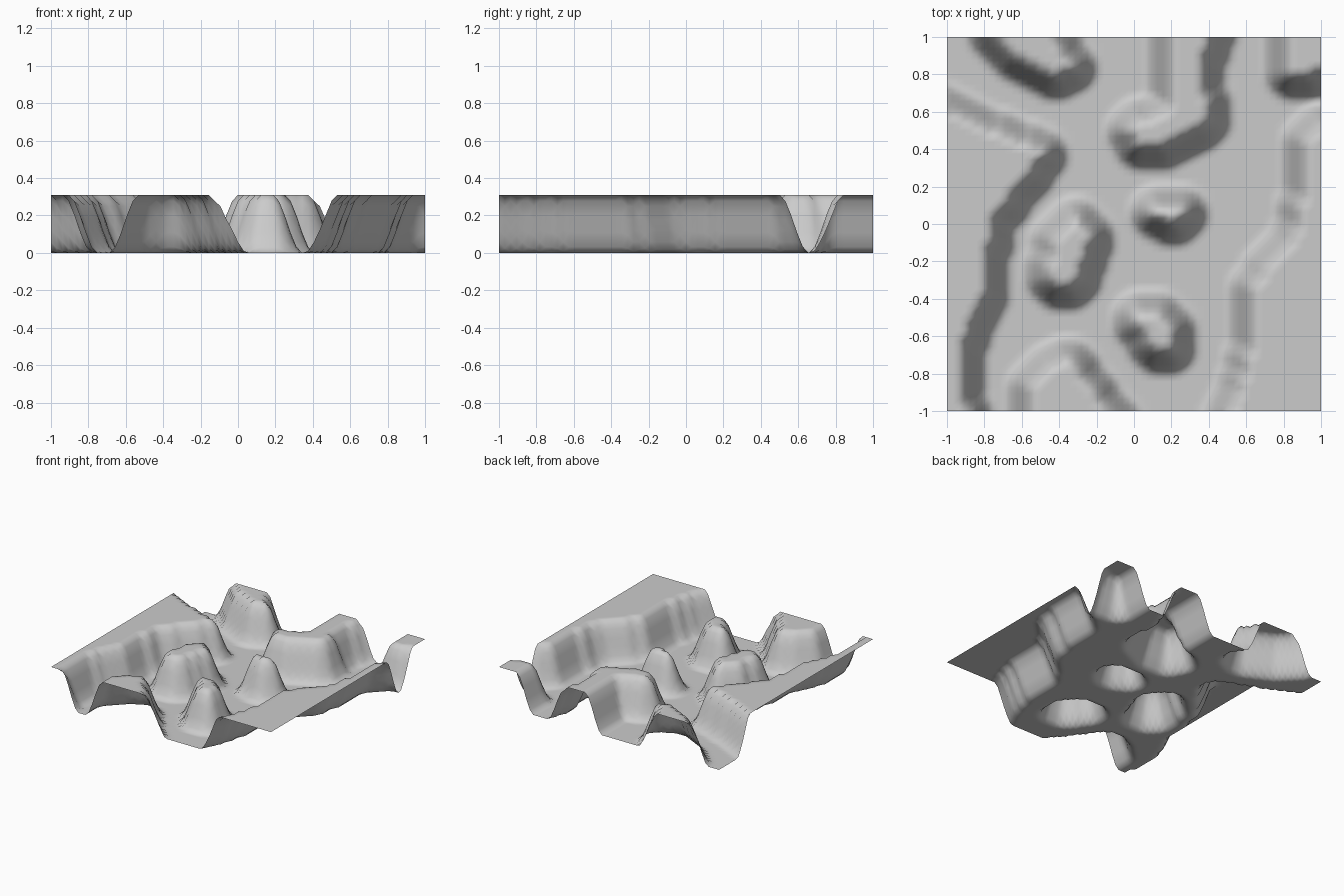
import bpy
import bmesh
import math
from mathutils import Vector
from mathutils.kdtree import KDTree

if "Cube" in bpy.data.objects:
    bpy.data.objects.remove(bpy.data.objects["Cube"])

CELLS = 64              # grid cells per side
STEP = 2 / CELLS
HEIGHT = 0.31           # plateau height above the valley floor
SLOPE = 5 * STEP        # horizontal width of every slope
plateaus = []


def plateau(*points):
    """Outline of a raised area, traced half way up its slope."""
    plateaus.append([Vector(p) for p in points])


def depth_inside(p, poly):
    """Distance from p to the outline, positive inside."""
    inside, best = False, 9.0
    for a, b in zip(poly, poly[1:] + poly[:1]):
        ab = b - a
        t = max(0, min(1, (p - a).dot(ab) / ab.length_squared))
        best = min(best, (a + ab * t - p).length)
        if (a.y > p.y) != (b.y > p.y):
            if p.x < a.x + (p.y - a.y) * ab.x / ab.y:
                inside = not inside
    return best if inside else -best


# West highland
plateau((-1.4, 0.8), (-1, 0.68), (-0.8, 0.57), (-0.6, 0.49), (-0.47, 0.45),
        (-0.42, 0.36), (-0.56, 0.18), (-0.7, 0), (-0.73, -0.19),
        (-0.74, -0.4), (-0.83, -0.56), (-0.86, -0.67), (-0.86, -0.9),
        (-0.84, -1), (-0.84, -1.4), (-1.4, -1.4))
# North-west headland
plateau((-0.85, 1.4), (-0.81, 1), (-0.72, 0.89), (-0.53, 0.77),
        (-0.44, 0.735), (-0.31, 0.77), (-0.27, 0.85), (-0.36, 1), (-0.36, 1.4))
# North headland
plateau((0.14, 1.4), (0.14, 0.65), (-0.06, 0.56), (-0.08, 0.49), (-0.02, 0.37),
        (0.17, 0.37), (0.3, 0.425), (0.43, 0.5), (0.455, 0.64), (0.42, 0.75),
        (0.42, 0.88), (0.47, 1), (0.47, 1.4))
# North-east corner
plateau((0.765, 1.4), (0.765, 0.79), (0.83, 0.72), (0.9, 0.72), (1, 0.76),
        (1.4, 0.85), (1.4, 1.4))
# East highland
plateau((1.4, 0.65), (1, 0.57), (0.9, 0.52), (0.86, 0.46), (0.86, 0.18),
        (0.83, 0.06), (0.81, -0.04), (0.685, -0.19), (0.58, -0.33),
        (0.577, -0.64), (0.55, -0.72), (0.52, -0.86), (0.45, -1),
        (0.35, -1.4), (1.4, -1.4))
# South headland
plateau((-0.61, -1.4), (-0.61, -0.86), (-0.5, -0.73), (-0.37, -0.66),
        (-0.27, -0.71), (-0.2, -0.83), (-0.1, -0.95), (-0.05, -1), (0.1, -1.4))
# Long mound
plateau((-0.31, 0.085), (-0.2, 0.02), (-0.18, -0.1), (-0.22, -0.23),
        (-0.29, -0.39), (-0.4, -0.41), (-0.49, -0.35), (-0.51, -0.24),
        (-0.475, -0.08), (-0.4, 0.035))
# Small mound
plateau((0.04, 0.09), (0.14, 0.147), (0.245, 0.147), (0.325, 0.09),
        (0.3, 0), (0.19, -0.06), (0.085, 0))
# South mound
plateau((-0.07, -0.47), (0.06, -0.42), (0.18, -0.445), (0.26, -0.55),
        (0.265, -0.67), (0.22, -0.73), (0.1, -0.73), (0.005, -0.62),
        (-0.07, -0.54))

# Flat tops: grid points well inside an outline (with a margin past the border)
tops = []
for i in range(-2, CELLS + 3):
    for j in range(-2, CELLS + 3):
        p = Vector((-1 + i * STEP, -1 + j * STEP))
        if any(depth_inside(p, poly) > SLOPE * 0.4 for poly in plateaus):
            tops.append(p.to_3d())
tree = KDTree(len(tops))
for k, p in enumerate(tops):
    tree.insert(p, k)
tree.balance()

# Terrain sheet: smooth fall-off from the flat tops to the valley floor
bm = bmesh.new()
bmesh.ops.create_grid(bm, x_segments=CELLS, y_segments=CELLS, size=1)
for v in bm.verts:
    t = min(1, tree.find(v.co)[2] / SLOPE)
    v.co.z = HEIGHT * (1 - t * t * (3 - 2 * t))
for f in bm.faces:
    f.smooth = True
mesh = bpy.data.meshes.new("terrain")
bm.to_mesh(mesh)
bm.free()
terrain = bpy.data.objects.new("terrain", mesh)
bpy.context.collection.objects.link(terrain)

stone = bpy.data.materials.new("light grey")
stone.diffuse_color = (0.6, 0.6, 0.6, 1)
stone.use_nodes = True
stone.node_tree.nodes["Principled BSDF"].inputs["Base Color"].default_value = stone.diffuse_color
mesh.materials.append(stone)
